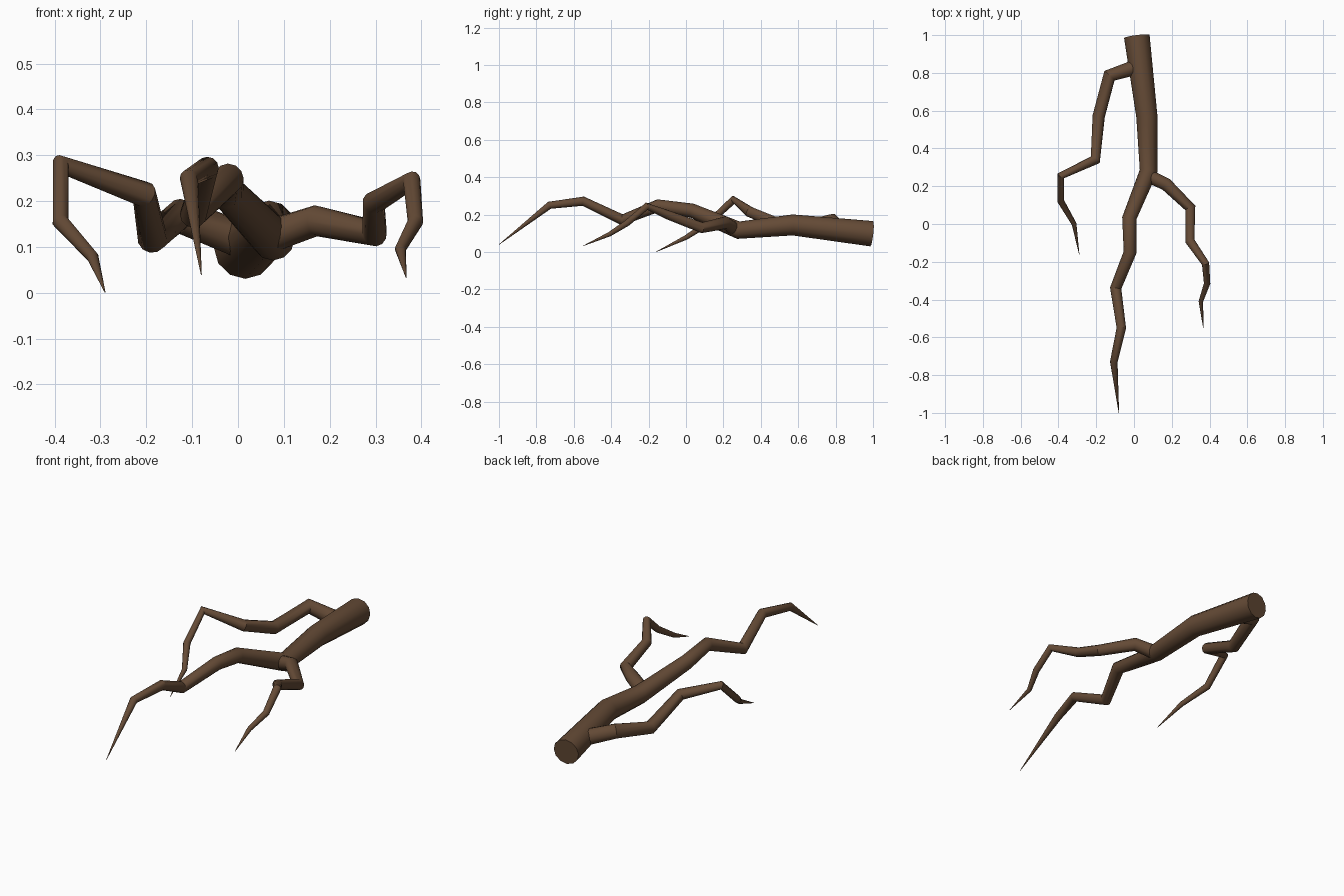
import bpy
import math

bark = bpy.data.materials.new("brown bark")
bark.diffuse_color = (0.13, 0.07, 0.037, 1)


def limb(name, pts):
    """Tapered round tube through (x, y, z, radius) points, capped at the ends."""
    cu = bpy.data.curves.new(name, 'CURVE')
    cu.dimensions = '3D'
    cu.twist_mode = 'MINIMUM'
    cu.bevel_depth = 1.0
    cu.bevel_resolution = 4
    cu.use_fill_caps = True
    sp = cu.splines.new('POLY')
    sp.points.add(len(pts) - 1)
    for p, (x, y, z, r) in zip(sp.points, pts):
        p.co = (x, y, z, 1)
        p.radius = r
    cu.materials.append(bark)
    ob = bpy.data.objects.new(name, cu)
    bpy.context.collection.objects.link(ob)
    bpy.ops.object.select_all(action='DESELECT')
    ob.select_set(True)
    bpy.context.view_layer.objects.active = ob
    bpy.ops.object.convert(target='MESH')
    bpy.ops.object.shade_smooth_by_angle(angle=math.radians(35))


# main stem, thick cut end at the back, pointed tip at the front
limb("main_branch", [
    (0.015, 0.993, 0.098, 0.068), (0.068, 0.57, 0.145, 0.056),
    (0.077, 0.28, 0.117, 0.047), (-0.025, 0.03, 0.222, 0.038),
    (-0.021, -0.15, 0.248, 0.034), (-0.097, -0.34, 0.172, 0.030),
    (-0.067, -0.55, 0.272, 0.025), (-0.107, -0.73, 0.250, 0.020),
    (-0.08, -1.0, 0.04, 0.001)])

# side branch on the left, leaving near the cut end
limb("left_branch", [
    (0.01, 0.83, 0.115, 0.041), (-0.13, 0.785, 0.168, 0.037),
    (-0.187, 0.57, 0.12, 0.033), (-0.205, 0.34, 0.215, 0.029),
    (-0.387, 0.255, 0.28, 0.021), (-0.387, 0.12, 0.155, 0.018),
    (-0.317, 0.0, 0.078, 0.013), (-0.29, -0.16, 0.001, 0.001)])

# side branch on the right, leaving at the middle bend
limb("right_branch", [
    (0.075, 0.255, 0.125, 0.036), (0.17, 0.21, 0.157, 0.034),
    (0.298, 0.085, 0.130, 0.029), (0.296, -0.09, 0.196, 0.025),
    (0.379, -0.21, 0.245, 0.020), (0.387, -0.315, 0.155, 0.017),
    (0.354, -0.41, 0.095, 0.012), (0.367, -0.55, 0.033, 0.001)])
